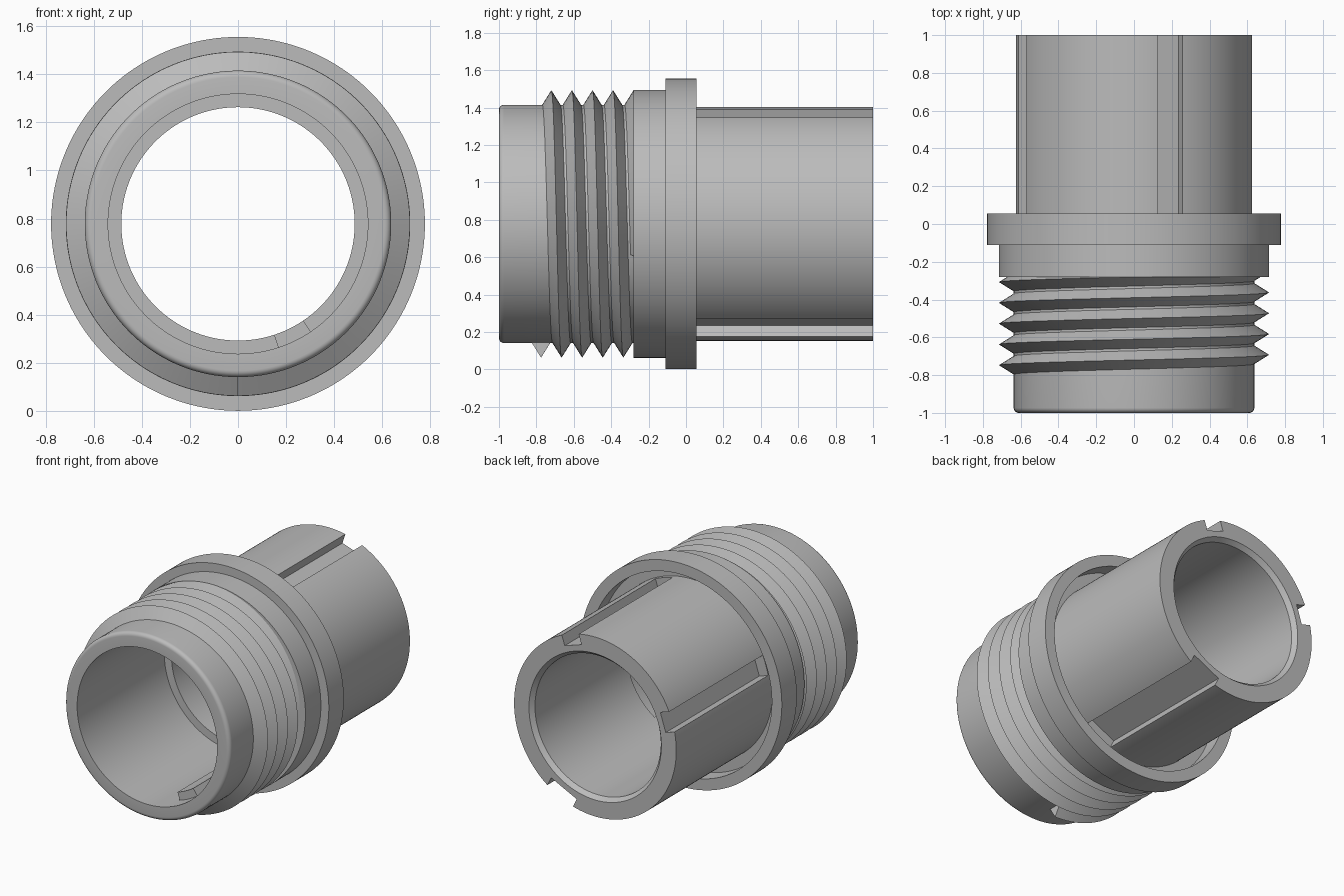
import bpy
import bmesh
from math import sin, cos, pi, radians
from mathutils import Matrix, Vector

cube = bpy.data.objects.get("Cube")
if cube:
    bpy.data.objects.remove(cube, do_unlink=True)

AXIS_Z = 0.778
SEGMENTS = 160

grey = bpy.data.materials.new("plain grey")
grey.use_nodes = True
COLOR = (0.5, 0.5, 0.5, 1)
grey.diffuse_color = COLOR
grey.node_tree.nodes["Principled BSDF"].inputs["Base Color"].default_value = COLOR


def finish(bm, name):
    bmesh.ops.recalc_face_normals(bm, faces=bm.faces)
    mesh = bpy.data.meshes.new(name)
    bm.to_mesh(mesh)
    bm.free()
    mesh.materials.append(grey)
    obj = bpy.data.objects.new(name, mesh)
    bpy.context.collection.objects.link(obj)
    return obj


def smooth(obj):
    bpy.ops.object.select_all(action='DESELECT')
    obj.select_set(True)
    bpy.context.view_layer.objects.active = obj
    bpy.ops.object.shade_smooth_by_angle(angle=radians(25))


def sweep(bm, sections, closed):
    """Skin equal closed sections; cap the ends when the sweep is open."""
    rings = [[bm.verts.new(p) for p in s] for s in sections]
    n = len(rings[0])
    pairs = list(zip(rings, rings[1:]))
    if closed:
        pairs.append((rings[-1], rings[0]))
    else:
        bm.faces.new(rings[0])
        bm.faces.new(rings[-1])
    for a, b in pairs:
        for i in range(n):
            j = (i + 1) % n
            bm.faces.new((a[i], a[j], b[j], b[i]))


def polar(radius, angle, y):
    return Vector((radius * cos(angle), y, AXIS_Z + radius * sin(angle)))


# Main body: turned profile of (radius, y)
FILLET = [(0.61 + 0.027 * sin(a), -0.973 - 0.027 * cos(a))
          for a in (radians(15 * k) for k in range(7))]
profile = FILLET + [
    (0.637, -0.28), (0.716, -0.28), (0.716, -0.11), (0.777, -0.11),
    (0.777, 0.055), (0.70, 0.055), (0.70, -0.06), (0.625, -0.06),
    (0.625, 1), (0.51, 1), (0.485, 0.97), (0.485, -0.04),
    (0.54, -0.04), (0.54, -1)]
bm = bmesh.new()
sweep(bm, [[polar(r, 2 * pi * k / SEGMENTS, y) for r, y in profile]
           for k in range(SEGMENTS)], True)
body = finish(bm, "threaded_sleeve")

# Keyways cut along the rear tube: (angle, width)
for angle, width in ((72, 0.136), (162, 0.136), (-64, 0.22)):
    bm = bmesh.new()
    turn = Matrix.Rotation(-radians(angle), 4, 'Y')
    place = Matrix.Translation((0, 0, AXIS_Z)) @ turn @ Matrix.Translation((0.605, 0.535, 0))
    bmesh.ops.create_cube(bm, size=1, matrix=place @ Matrix.Diagonal((0.11, 1.13, width, 1)))
    cutter = finish(bm, "keyway_cutter")
    cutter.hide_render = True
    cut = body.modifiers.new("keyway", 'BOOLEAN')
    cut.operation = 'DIFFERENCE'
    cut.solver = 'EXACT'
    cut.object = cutter
    bpy.context.view_layer.objects.active = body
    bpy.ops.object.modifier_apply(modifier=cut.name)
    bpy.data.objects.remove(cutter, do_unlink=True)
smooth(body)

# Screw thread: triangular ridge that runs into the collar
PITCH, START, TURNS, STEPS = 0.11, -0.775, 4.8, 96
sections = []
for k in range(int(TURNS * STEPS) + 1):
    t = k / STEPS
    angle = -pi / 2 - 2 * pi * t
    y = START + PITCH * t
    sections.append([polar(0.63, angle, y - 0.053), polar(0.715, angle, y),
                     polar(0.63, angle, y + 0.053)])
bm = bmesh.new()
sweep(bm, sections, False)
smooth(finish(bm, "screw_thread"))

# Key inside the front bore
bm = bmesh.new()
sections = []
for k in range(9):
    angle = radians(-72 + 2 * k)
    sections.append([polar(r, angle, y) for r, y in
                     ((0.485, -0.88), (0.55, -0.88), (0.55, -0.03), (0.485, -0.03))])
sweep(bm, sections, False)
smooth(finish(bm, "bore_key"))
